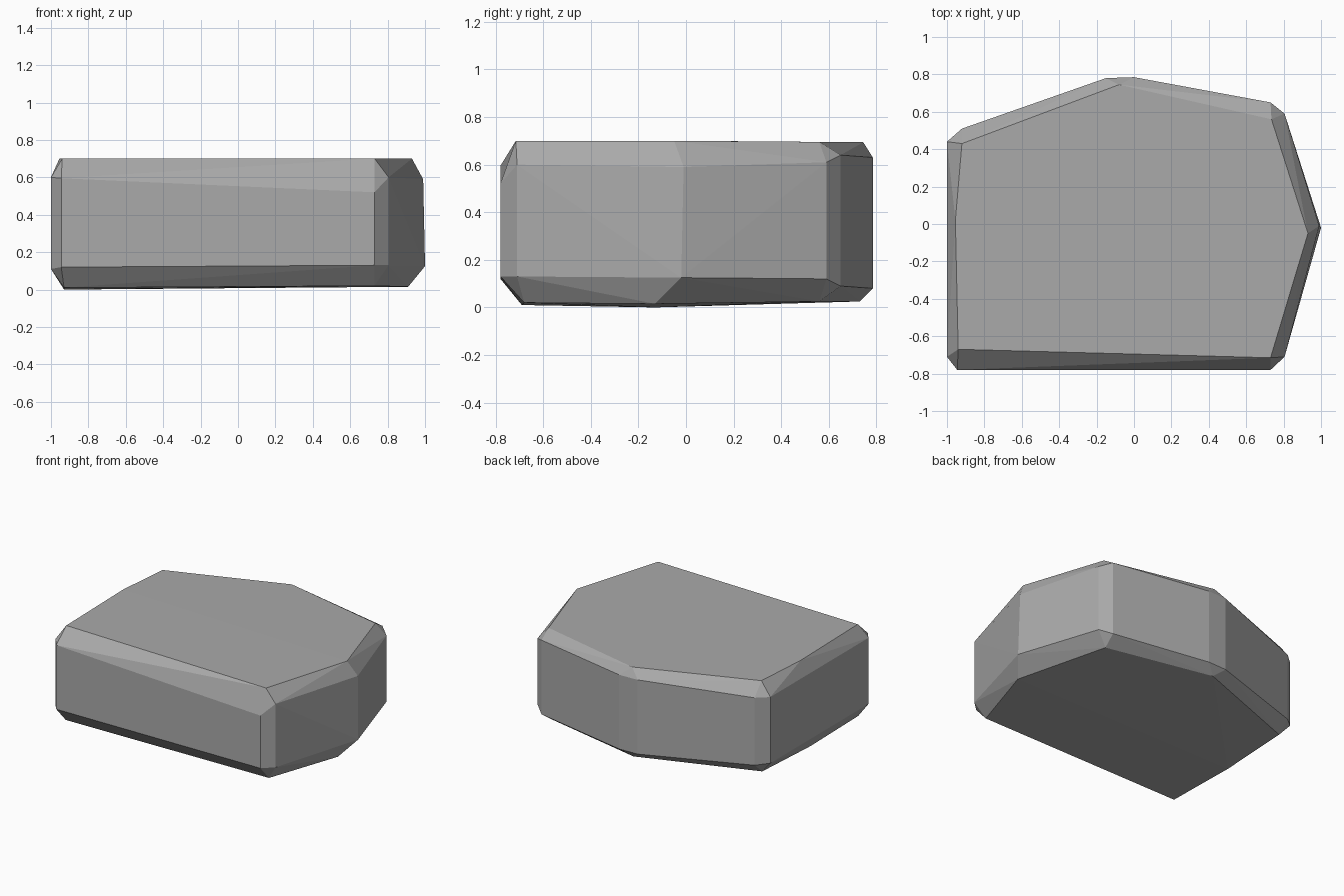
import bpy
import bmesh

cube = bpy.data.objects.get("Cube")
if cube:
    bpy.data.objects.remove(cube, do_unlink=True)

# Plain grey stone colour
stone = bpy.data.materials.new("stone_grey")
stone.use_nodes = True
grey = (0.4, 0.4, 0.4, 1)
stone.diffuse_color = grey
stone.node_tree.nodes["Principled BSDF"].inputs["Base Color"].default_value = grey

# Side wall corners: x, y, lower height, upper height
walls = [
    (-0.945, -0.78, 0.12, 0.595), (0.73, -0.78, 0.13, 0.52),
    (0.805, -0.71, 0.13, 0.60), (0.99, -0.01, 0.12, 0.59),
    (0.805, 0.59, 0.12, 0.61), (0.73, 0.65, 0.09, 0.64),
    (0.0, 0.785, 0.08, 0.63), (-0.15, 0.78, 0.08, 0.63),
    (-0.92, 0.51, 0.10, 0.60), (-1.0, 0.44, 0.11, 0.60),
    (-1.0, -0.71, 0.11, 0.60),
]
# Corners of the worn top and bottom faces
top = [(-0.94, -0.67), (0.73, -0.715), (0.93, -0.05), (0.735, 0.56),
       (-0.08, 0.745), (-0.92, 0.43), (-0.955, 0.02)]
bottom = [(-0.93, -0.69, 0.01), (0.73, -0.68, 0.02), (0.91, -0.13, 0.015),
          (0.72, 0.56, 0.025), (-0.08, 0.73, 0.025), (-0.92, 0.42, 0.02),
          (-0.93, -0.13, 0.0)]

# Chipped block wrapped around all the corners
bm = bmesh.new()
for x, y, low, high in walls:
    bm.verts.new((x, y, low))
    bm.verts.new((x, y, high))
bm.verts.new((1.0, -0.02, 0.125))
for x, y in top:
    bm.verts.new((x, y, 0.70 - 0.008 * max(y, 0)))
for corner in bottom:
    bm.verts.new(corner)
hull = bmesh.ops.convex_hull(bm, input=bm.verts)
loose = {v for v in hull["geom_interior"] if isinstance(v, bmesh.types.BMVert)}
bmesh.ops.delete(bm, geom=list(loose), context="VERTS")
bmesh.ops.recalc_face_normals(bm, faces=bm.faces)

mesh = bpy.data.meshes.new("stone_block")
bm.to_mesh(mesh)
bm.free()
mesh.materials.append(stone)
block = bpy.data.objects.new("stone_block", mesh)
bpy.context.collection.objects.link(block)
